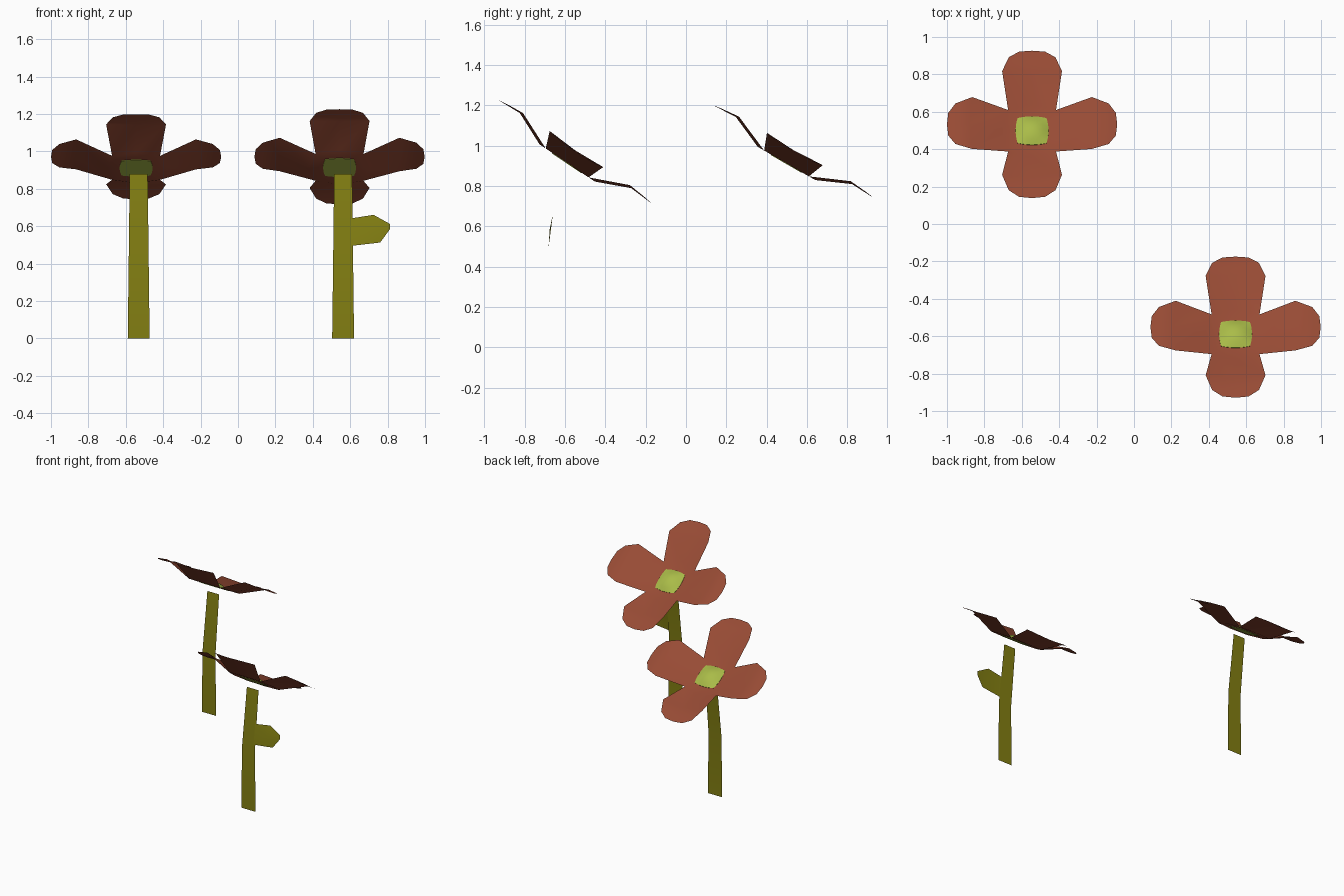
import bpy, bmesh, math
from mathutils import Matrix

if "Cube" in bpy.data.objects:
    bpy.data.objects.remove(bpy.data.objects["Cube"])


def mat(name, rgb):
    m = bpy.data.materials.new(name)
    m.diffuse_color = (*rgb, 1)
    m.use_nodes = True
    m.node_tree.nodes["Principled BSDF"].inputs["Base Color"].default_value = m.diffuse_color
    return m


PETAL = mat("russet_petal", (0.31, 0.07, 0.035))
STEM = mat("olive_stem", (0.225, 0.21, 0.006))
CENTRE = mat("lime_centre", (0.40, 0.50, 0.065))


def finish(bm, name, material, matrix=Matrix(), smooth=True):
    me = bpy.data.meshes.new(name)
    for f in bm.faces:
        f.smooth = smooth
    bm.to_mesh(me)
    bm.free()
    me.materials.append(material)
    ob = bpy.data.objects.new(name, me)
    bpy.context.collection.objects.link(ob)
    ob.matrix_world = matrix
    return ob


# petal rows: (edge radius, half width, edge height, mid radius, mid height)
ROWS = [(0.128, 0.128, -0.069, 0.165, -0.069),
        (0.320, 0.160, 0.014, 0.333, 0.005),
        (0.410, 0.125, 0.006, 0.415, 0.001),
        (0.448, 0.070, 0.001, 0.455, -0.001)]


def petals(name, matrix):
    bm = bmesh.new()
    for k in range(4):
        rot = Matrix.Rotation(k * math.pi / 2, 4, 'Z')
        rows = []
        for r, w, h, rm, hm in ROWS:
            rows.append([bm.verts.new(rot @ Matrix.Translation(p).translation)
                         for p in ((r, -w, h), (rm, 0, hm), (r, w, h))])
        for a, b in zip(rows, rows[1:]):
            for i in (0, 1):
                bm.faces.new((a[i], b[i], b[i + 1], a[i + 1]))
        # floor wedge of the cup
        c = bm.verts.new((0, 0, -0.069))
        for i in (0, 1):
            bm.faces.new((c, rows[0][i], rows[0][i + 1]))
    bmesh.ops.remove_doubles(bm, verts=bm.verts, dist=0.001)
    return finish(bm, name, PETAL, matrix)


def centre(name, matrix):
    # rounded square dome with a flat underside just below the cup floor
    bm = bmesh.new()
    bmesh.ops.create_grid(bm, x_segments=6, y_segments=6, size=1)
    for v in bm.verts:
        x, y = v.co.x, v.co.y
        v.co = (0.088 * x * (1 - 0.12 * y * y), 0.088 * y * (1 - 0.12 * x * x),
                -0.067 + 0.03 * (1 - x * x) * (1 - y * y))
    rim = [e for e in bm.edges if e.is_boundary]
    ext = bmesh.ops.extrude_edge_only(bm, edges=rim)["geom"]
    for v in ext:
        if isinstance(v, bmesh.types.BMVert):
            v.co.z = -0.072
    bmesh.ops.contextual_create(bm, geom=[e for e in ext if isinstance(e, bmesh.types.BMEdge)])
    bmesh.ops.recalc_face_normals(bm, faces=bm.faces)
    ob = finish(bm, name, CENTRE, matrix)
    ob.data.set_sharp_from_angle(angle=math.radians(40))


def stem(name, x, y):
    # flat ribbon, bent backwards in its upper half
    bm = bmesh.new()
    prev = None
    for z, w, dy in ((0, 0.0585, 0), (0.45, 0.053, 0.0), (0.88, 0.048, 0.05)):
        row = [bm.verts.new((x + s * w, y + dy, z)) for s in (-1, 1)]
        if prev:
            bm.faces.new((prev[0], prev[1], row[1], row[0]))
        prev = row
    finish(bm, name, STEM)


def flower(tag, x, y, tilt, stem_x, stem_y):
    m = Matrix.Translation((x, y, 0.972)) @ Matrix.Rotation(-math.radians(tilt), 4, 'X')
    petals(tag + "_petals", m)
    centre(tag + "_centre", m)
    stem(tag + "_stem", stem_x, stem_y)


flower("back_flower", -0.545, 0.533, 30, -0.531, 0.418)
flower("front_flower", 0.543, -0.551, 34, 0.562, -0.68)

# single leaf on the front flower's stem
bm = bmesh.new()
outline = [(0.605, 0.495), (0.76, 0.513), (0.813, 0.585),
           (0.813, 0.612), (0.725, 0.661), (0.605, 0.642)]
ring = [bm.verts.new((x, -0.681 + 0.13 * (z - 0.5), z)) for x, z in outline]
mid = bm.verts.new((0.71, -0.676, 0.585))
for i in range(6):
    bm.faces.new((ring[i], ring[(i + 1) % 6], mid))
finish(bm, "leaf", STEM)
